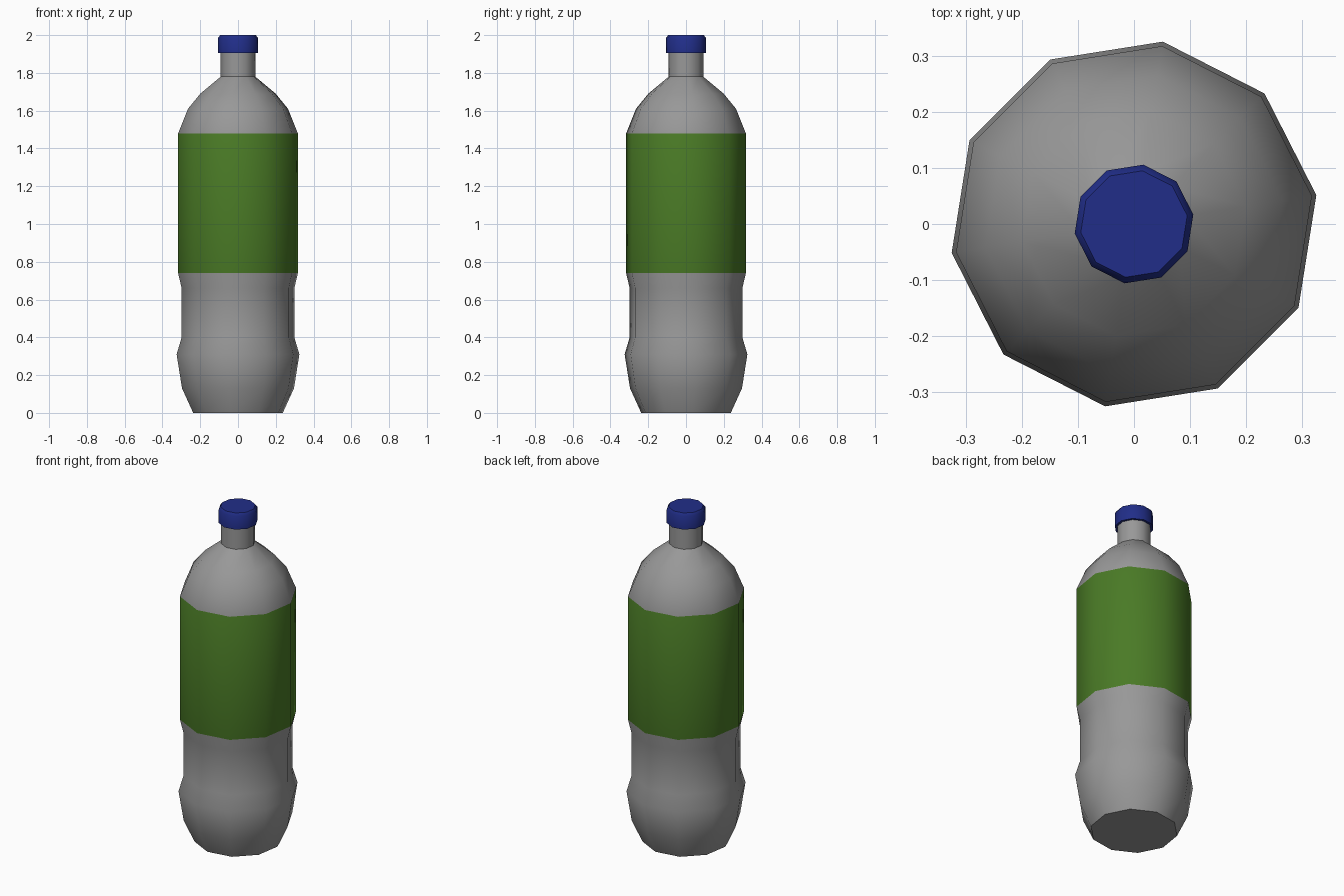
import bpy, bmesh, math

if "Cube" in bpy.data.objects:
    bpy.data.objects.remove(bpy.data.objects["Cube"])

SIDES = 10
TURN = math.radians(9)


def material(name, color):
    mat = bpy.data.materials.new(name)
    mat.diffuse_color = color
    mat.use_nodes = True
    mat.node_tree.nodes["Principled BSDF"].inputs["Base Color"].default_value = mat.diffuse_color
    return mat


def lathe(name, profile, mats, bands=None, cap_start=False, cap_end=False):
    """Revolve (radius, z) points; bands maps a profile segment to a material slot."""
    bm = bmesh.new()
    rings = []
    for r, z in profile:
        rings.append([bm.verts.new((r * math.cos(TURN + math.tau * i / SIDES),
                                    r * math.sin(TURN + math.tau * i / SIDES), z))
                      for i in range(SIDES)])
    for k, (a, b) in enumerate(zip(rings, rings[1:])):
        for i in range(SIDES):
            j = (i + 1) % SIDES
            face = bm.faces.new((a[i], a[j], b[j], b[i]))
            face.material_index = (bands or {}).get(k, 0)
    if cap_start:
        bm.faces.new(rings[0][::-1])
    if cap_end:
        bm.faces.new(rings[-1])
    mesh = bpy.data.meshes.new(name)
    bm.to_mesh(mesh)
    bm.free()
    for mat in mats:
        mesh.materials.append(mat)
    obj = bpy.data.objects.new(name, mesh)
    bpy.context.collection.objects.link(obj)
    bpy.ops.object.select_all(action='DESELECT')
    obj.select_set(True)
    bpy.context.view_layer.objects.active = obj
    bpy.ops.object.shade_smooth_by_angle(angle=math.radians(42))
    return obj


grey = material("bottle_grey", (0.315, 0.315, 0.315, 1))
green = material("label_green", (0.068, 0.195, 0.019, 1))
blue = material("cap_blue", (0.015, 0.027, 0.25, 1))

# Bottle: foot bulge, grip waist, label band, domed shoulder and neck
lathe("bottle", [(0.24, 0), (0.30, 0.13), (0.329, 0.31), (0.302, 0.40),
                 (0.302, 0.66), (0.321, 0.74), (0.321, 1.48), (0.268, 1.61),
                 (0.202, 1.69), (0.093, 1.78), (0.093, 1.91)],
      [grey, green], bands={5: 1}, cap_start=True, cap_end=True)

# Screw cap with a small top chamfer
lathe("cap", [(0.093, 1.905), (0.107, 1.905), (0.107, 1.985), (0.096, 2.0)],
      [blue], cap_end=True)
